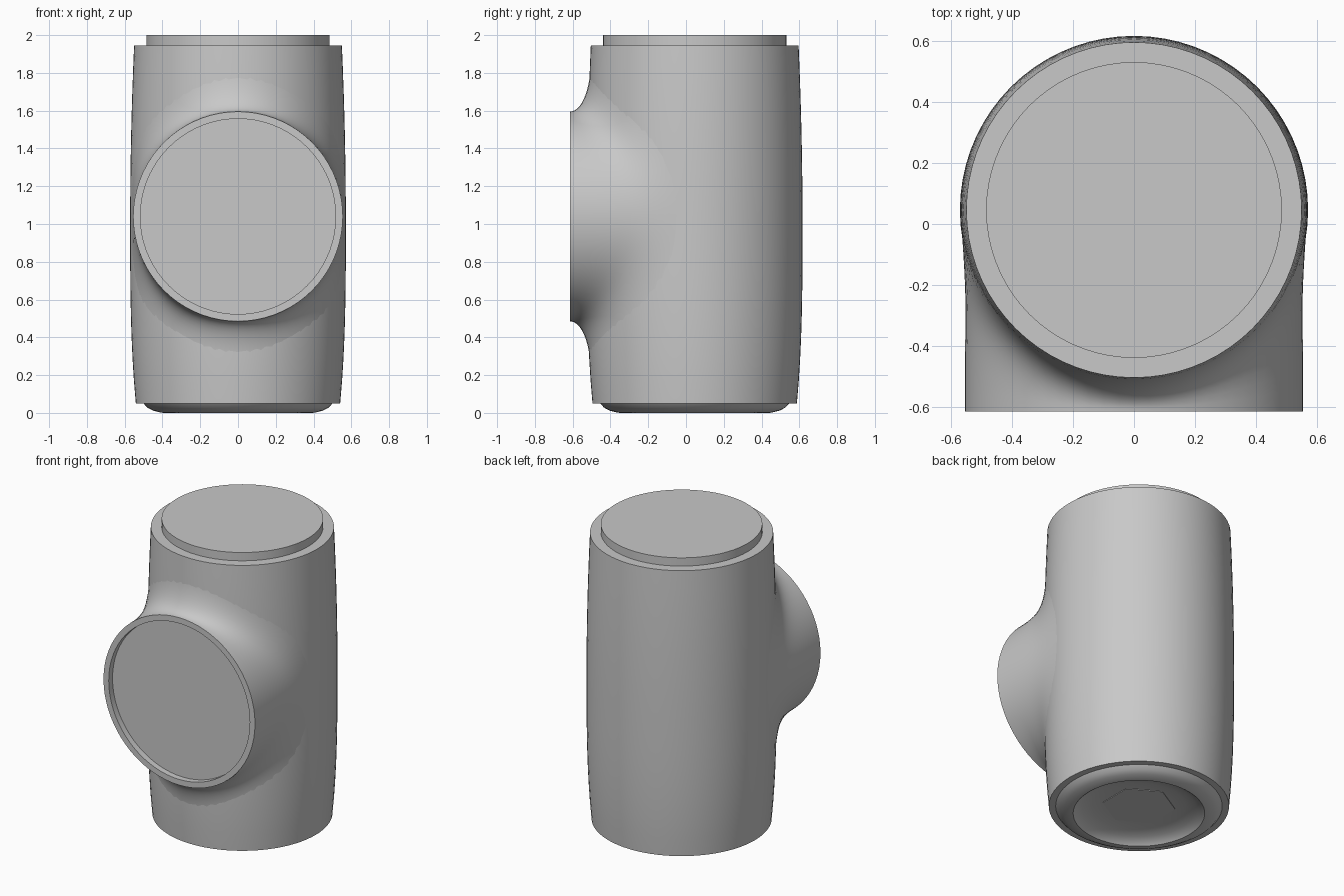
import bpy, bmesh
from math import sin, cos, pi, radians
from mathutils import Vector

if "Cube" in bpy.data.objects:
    bpy.data.objects.remove(bpy.data.objects["Cube"])

AXIS_Y = 0.046       # centre line of the upright body
PORT_Z = 1.04        # height of the front port
PORT_R = 0.555
FRONT = -0.615
SEG = 72

grey = bpy.data.materials.new("plain_grey")
grey.use_nodes = True
grey.diffuse_color = (0.58, 0.58, 0.58, 1)
grey.node_tree.nodes["Principled BSDF"].inputs["Base Color"].default_value = (0.58, 0.58, 0.58, 1)


def loft(name, rings, start=None, end=None, angle=32):
    """Skin a list of closed rings, closing each end flat or to a point."""
    bm = bmesh.new()
    loops = [[bm.verts.new(p) for p in ring] for ring in rings]
    n = len(loops[0])
    for a, b in zip(loops, loops[1:]):
        for i in range(n):
            j = (i + 1) % n
            bm.faces.new((a[i], a[j], b[j], b[i]))
    for loop, tip in ((loops[0], start), (loops[-1], end)):
        if tip is None:
            bm.faces.new(loop)
        else:
            v = bm.verts.new(tip)
            for i in range(n):
                bm.faces.new((loop[i], loop[(i + 1) % n], v))
    bmesh.ops.recalc_face_normals(bm, faces=bm.faces[:])
    mesh = bpy.data.meshes.new(name)
    bm.to_mesh(mesh)
    bm.free()
    mesh.materials.append(grey)
    obj = bpy.data.objects.new(name, mesh)
    bpy.context.collection.objects.link(obj)
    bpy.ops.object.select_all(action='DESELECT')
    obj.select_set(True)
    bpy.context.view_layer.objects.active = obj
    bpy.ops.object.shade_smooth_by_angle(angle=radians(angle))
    return obj


def upright(r, z, n=SEG):
    return [Vector((r * sin(2 * pi * i / n), AXIS_Y - r * cos(2 * pi * i / n), z)) for i in range(n)]


def body_radius(z):
    """Gently barrelled wall, a little narrower at the foot."""
    if z > 1:
        return 0.571 - 0.021 * ((z - 1) / 0.945) ** 2
    return 0.571 - 0.030 * ((1 - z) / 0.95) ** 3


# Body: dished base, rounded foot, step, barrelled wall
base = [(0.20, 0.055), (0.28, 0.048), (0.34, 0.034), (0.38, 0.014), (0.395, 0.0),
        (0.41, 0.002), (0.45, 0.012), (0.48, 0.028), (0.50, 0.05)]
wall = [(body_radius(z), z) for z in [0.05 + 1.895 * i / 16 for i in range(17)]]
loft("body", [upright(r, z) for r, z in base + wall])

# Raised disc on top and plain hexagonal pad under the base
loft("top_disc", [upright(0.485, 1.94), upright(0.485, 2.0)])
loft("base_pad", [upright(0.22, 0.056, 6), upright(0.22, 0.051, 6)])


# Front port: straight round mouth that flares smoothly into the body
def flare(t):
    """Curve from the port rim to the body at angle t around the port."""
    p0 = Vector((PORT_R * cos(t), FRONT, PORT_Z + PORT_R * sin(t)))
    phi = radians(86) * cos(t)
    z = PORT_Z + 0.83 * sin(t)
    r = body_radius(z) - 0.003
    p3 = Vector((r * sin(phi), AXIS_Y - r * cos(phi), z))
    along = Vector((cos(t) * cos(phi), cos(t) * sin(phi), sin(t))).normalized()
    p1 = p0 + Vector((0, 0.6 * (p3.y - p0.y), 0))
    p2 = p3 - along * 0.5 * (p3 - p0).length
    return p0, p1, p2, p3


def bezier(p, u):
    v = 1 - u
    return p[0] * v ** 3 + p[1] * 3 * u * v * v + p[2] * 3 * u * u * v + p[3] * u ** 3


def port_ring(r, y):
    return [Vector((r * cos(2 * pi * i / SEG), y, PORT_Z + r * sin(2 * pi * i / SEG))) for i in range(SEG)]


curves = [flare(2 * pi * i / SEG) for i in range(SEG)]
rings = [port_ring(0.517, FRONT + 0.04), port_ring(0.517, FRONT)]
rings += [[bezier(c, k / 14) for c in curves] for k in range(15)]
loft("front_port", rings, end=(0, AXIS_Y, PORT_Z))
